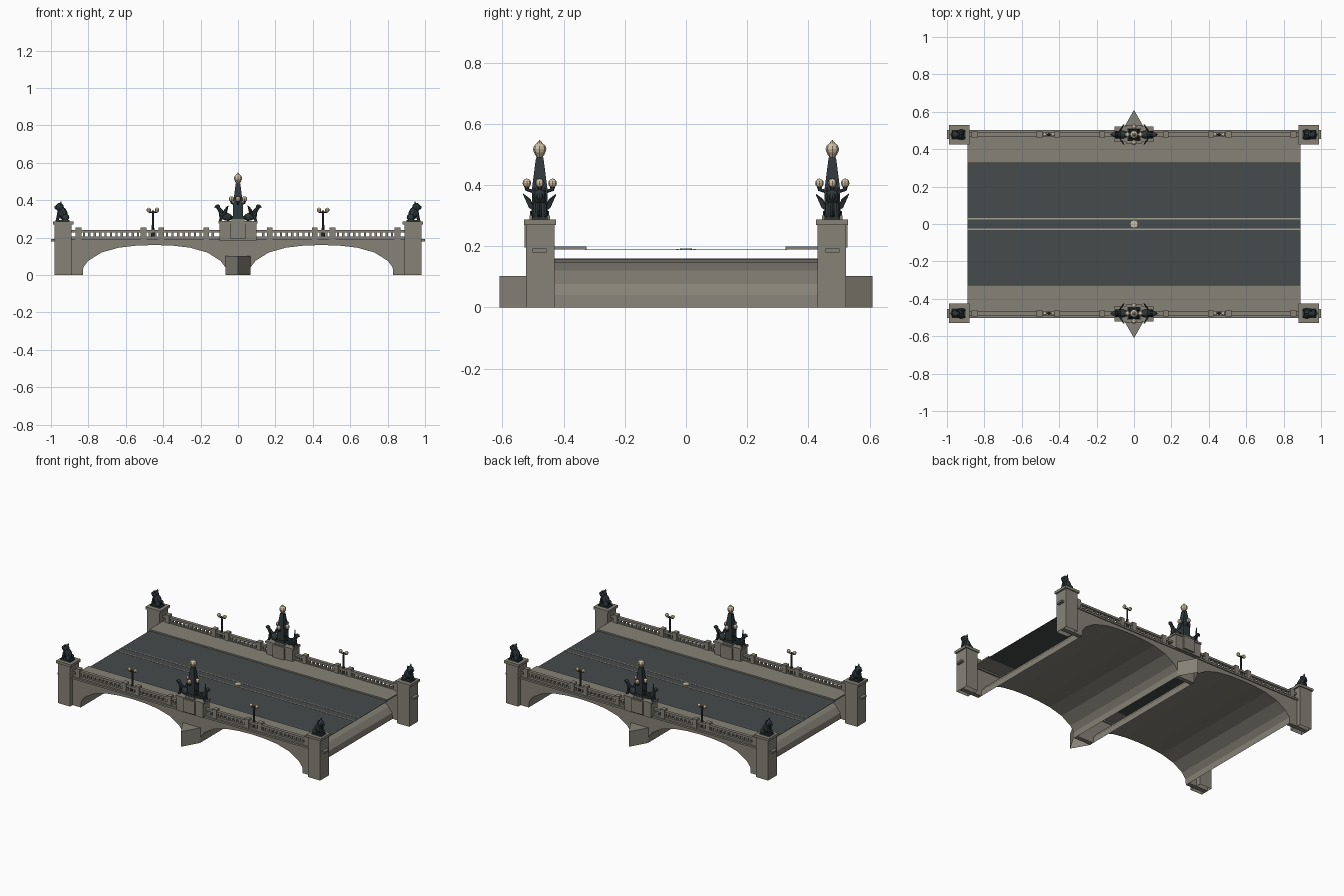
import bpy, bmesh, math
from mathutils import Matrix, Vector

if "Cube" in bpy.data.objects:
    bpy.data.objects.remove(bpy.data.objects["Cube"])


def material(name, rgb):
    m = bpy.data.materials.new(name)
    m.use_nodes = True
    m.diffuse_color = (*rgb, 1)
    bsdf = m.node_tree.nodes["Principled BSDF"]
    bsdf.inputs["Base Color"].default_value = (*rgb, 1)
    bsdf.inputs["Roughness"].default_value = 0.8
    return m


STONE = material("warm grey stone", (0.24, 0.225, 0.185))
ROAD = material("asphalt", (0.062, 0.07, 0.072))
BRONZE = material("dark bronze", (0.03, 0.04, 0.044))
CREAM = material("cream glass", (0.60, 0.52, 0.37))
PAINT = material("faded line paint", (0.36, 0.35, 0.30))


def finish(name, bm, mat, mirror=""):
    """Turn a bmesh into an object, mirrored over the named axes."""
    mesh = bpy.data.meshes.new(name)
    bm.to_mesh(mesh)
    bm.free()
    mesh.materials.append(mat)
    ob = bpy.data.objects.new(name, mesh)
    bpy.context.collection.objects.link(ob)
    if mirror:
        mod = ob.modifiers.new("mirror", 'MIRROR')
        mod.use_axis = ["x" in mirror, "y" in mirror, False]
        mod.use_clip = False
    return ob


def box(bm, x, y, z, open_bottom=False):
    """Box from (low, high) pairs."""
    lo, hi = Vector((x[0], y[0], z[0])), Vector((x[1], y[1], z[1]))
    mat = Matrix.Translation((lo + hi) / 2) @ Matrix.Diagonal((*(hi - lo), 1))
    verts = bmesh.ops.create_cube(bm, size=1, matrix=mat)["verts"]
    if open_bottom:
        faces = {f for v in verts for f in v.link_faces}
        low = [f for f in faces if f.calc_center_median().z < z[0] + 1e-5]
        bmesh.ops.delete(bm, geom=low, context='FACES_ONLY')


def blob(bm, centre, radii, tilt=0, sides=8, rings=6):
    """Faceted ellipsoid, tilted about y."""
    mat = (Matrix.Translation(centre) @ Matrix.Rotation(math.radians(tilt), 4, 'Y')
           @ Matrix.Diagonal((*radii, 1)))
    bmesh.ops.create_uvsphere(bm, u_segments=sides, v_segments=rings, radius=1, matrix=mat)


def cone(bm, start, end, r1, r2, sides=8, turn=0):
    """Tapered bar between two points."""
    a, b = Vector(start), Vector(end)
    rot = (b - a).to_track_quat('Z', 'Y').to_matrix().to_4x4()
    mat = Matrix.Translation((a + b) / 2) @ rot @ Matrix.Rotation(turn, 4, 'Z')
    bmesh.ops.create_cone(bm, cap_ends=True, segments=sides, radius1=r1, radius2=r2,
                          depth=(b - a).length, matrix=mat)


def slab(bm, outline, shift):
    """Extrude a flat outline along a vector."""
    face = bm.faces.new([bm.verts.new(p) for p in outline])
    out = bmesh.ops.extrude_face_region(bm, geom=[face], use_keep_orig=True)["geom"]
    moved = [g for g in out if isinstance(g, bmesh.types.BMVert)]
    bmesh.ops.translate(bm, verts=moved, vec=shift)
    bmesh.ops.recalc_face_normals(bm, faces=bm.faces)


# Arch profile of one span, from the outer springing to the inner one
MID = 0.447
half = [(0.383, 0), (0.38, 0.04), (0.353, 0.076), (0.283, 0.12),
        (0.19, 0.146), (0.095, 0.157), (0, 0.16)]
arch = [(MID + d, z) for d, z in half] + [(MID - d, z) for d, z in half[-2::-1]]
SIDE = 0.478    # centre line of the parapets

# Side walls with the arch openings
bm = bmesh.new()
outline = [(0, 0.185), (0.98, 0.185), (0.98, 0)] + arch + [(0, 0)]
slab(bm, [(x, 0.465, z) for x, z in outline], (0, 0.03, 0))
finish("spandrel_walls", bm, STONE, "xy")

# Thin barrel vaults
bm = bmesh.new()
rows = [[bm.verts.new((x, y, z)) for x, z in arch] for y in (-0.47, 0.47)]
for i in range(len(arch) - 1):
    bm.faces.new((rows[0][i], rows[0][i + 1], rows[1][i + 1], rows[1][i]))
finish("arch_vaults", bm, STONE, "x")

# Road deck, markings and pavements
bm = bmesh.new()
box(bm, (-0.89, 0.89), (-0.33, 0.33), (0.187, 0.189))
finish("road", bm, ROAD)
bm = bmesh.new()
box(bm, (-0.89, 0.89), (0.024, 0.031), (0.189, 0.191))
finish("lane_lines", bm, PAINT, "y")
bm = bmesh.new()
cone(bm, (0, 0, 0.189), (0, 0, 0.192), 0.02, 0.02)
finish("road_medallion", bm, CREAM)
bm = bmesh.new()
box(bm, (-0.89, 0.89), (0.325, 0.47), (0.19, 0.199))
finish("pavements", bm, STONE, "y")

# Cornice running the full length
bm = bmesh.new()
box(bm, (-1, 1), (0.455, 0.502), (0.18, 0.192))
finish("cornices", bm, STONE, "y")

# Corner pillars with caps
bm = bmesh.new()
box(bm, (0.89, 0.98), (0.43, 0.522), (0, 0.27), True)
box(bm, (0.88, 0.99), (0.424, 0.529), (0.27, 0.287))
finish("corner_pillars", bm, STONE, "xy")

# Pointed pier noses
bm = bmesh.new()
slab(bm, [(-0.066, 0.495, 0), (0, 0.61, 0), (0.066, 0.495, 0)], (0, 0, 0.102))
low = [f for f in bm.faces if f.calc_center_median().z < 0.001]
bmesh.ops.delete(bm, geom=low, context='FACES_ONLY')
finish("pier_noses", bm, STONE, "y")

# Balustrades: posts, rails and balusters
posts = [0.17, 0.41, 0.505, 0.853]
bm = bmesh.new()
for x in posts:
    box(bm, (x - 0.015, x + 0.015), (SIDE - 0.016, SIDE + 0.016), (0.19, 0.253))
finish("parapet_posts", bm, STONE, "xy")
bm = bmesh.new()
for z in ((0.19, 0.205), (0.226, 0.24)):
    box(bm, (0.1, 0.89), (SIDE - 0.011, SIDE + 0.011), z)
finish("parapet_rails", bm, STONE, "xy")
bm = bmesh.new()
for a, b in zip([0.1] + posts, posts + [0.89]):
    n = max(1, round((b - a) / 0.03))
    for i in range(1, n):
        x = a + (b - a) * i / n
        box(bm, (x - 0.006, x + 0.006), (SIDE - 0.006, SIDE + 0.006), (0.205, 0.226))
finish("balusters", bm, STONE, "xy")

# Twin-globe street lamps
LAMP = 0.455
bm = bmesh.new()
cone(bm, (LAMP, SIDE, 0.19), (LAMP, SIDE, 0.27), 0.011, 0.006)
cone(bm, (LAMP, SIDE, 0.25), (LAMP, SIDE, 0.345), 0.006, 0.005)
cone(bm, (LAMP - 0.022, SIDE, 0.336), (LAMP + 0.022, SIDE, 0.336), 0.004, 0.004)
finish("lamp_posts", bm, BRONZE, "xy")
bm = bmesh.new()
for d in (-0.022, 0.022):
    blob(bm, (LAMP + d, SIDE, 0.347), (0.012, 0.012, 0.013))
finish("lamp_globes", bm, CREAM, "xy")

# Central pedestals
bm = bmesh.new()
box(bm, (-0.098, 0.098), (0.443, 0.515), (0.185, 0.276))
box(bm, (-0.103, 0.103), (0.438, 0.52), (0.276, 0.288))
box(bm, (-0.042, 0.042), (0.43, 0.527), (0.195, 0.283))
box(bm, (-0.034, 0.034), (0.444, 0.512), (0.283, 0.3))
finish("central_pedestals", bm, STONE, "y")

# Obelisks with lanterns
bm = bmesh.new()
q = math.pi / 4
for z0, z1, r0, r1 in ((0.3, 0.315, 0.044, 0.044), (0.315, 0.375, 0.036, 0.036),
                       (0.375, 0.49, 0.038, 0.017)):
    cone(bm, (0, SIDE, z0), (0, SIDE, z1), r0, r1, 4, q)
for dx, dy in ((0.035, 0), (-0.035, 0), (0, 0.042), (0, -0.042)):
    cone(bm, (0, SIDE, 0.372), (dx, SIDE + dy, 0.385), 0.006, 0.005, 6)
    cone(bm, (dx, SIDE + dy, 0.38), (dx, SIDE + dy, 0.395), 0.004, 0.009, 6)
finish("obelisks", bm, BRONZE, "y")
bm = bmesh.new()
cone(bm, (0, SIDE, 0.486), (0, SIDE, 0.503), 0.006, 0.018)
blob(bm, (0, SIDE, 0.517), (0.022, 0.022, 0.021))
cone(bm, (0, SIDE, 0.533), (0, SIDE, 0.547), 0.012, 0.001)
for dx, dy in ((0.035, 0), (-0.035, 0), (0, 0.042), (0, -0.042)):
    blob(bm, (dx, SIDE + dy, 0.406), (0.014, 0.014, 0.015))
finish("obelisk_globes", bm, CREAM, "y")

# Winged beasts facing outward from the obelisks
bm = bmesh.new()
blob(bm, (0.063, SIDE, 0.312), (0.034, 0.022, 0.022), -15)
blob(bm, (0.084, SIDE, 0.32), (0.018, 0.02, 0.024))
cone(bm, (0.082, SIDE, 0.325), (0.107, SIDE, 0.362), 0.015, 0.009)
blob(bm, (0.109, SIDE, 0.365), (0.014, 0.013, 0.012))
cone(bm, (0.112, SIDE, 0.366), (0.127, SIDE, 0.362), 0.008, 0.002, 6)
for s in (-1, 1):
    cone(bm, (0.084, SIDE + s * 0.013, 0.32), (0.096, SIDE + s * 0.014, 0.288), 0.008, 0.007, 6)
    wing = [(0.085, SIDE + s * 0.014, 0.312), (0.068, SIDE + s * 0.035, 0.325),
            (0.058, SIDE + s * 0.054, 0.368), (0.074, SIDE + s * 0.03, 0.35)]
    slab(bm, wing, (-0.008, 0, 0.004))
finish("winged_beasts", bm, BRONZE, "xy")

# Seated lions on the corner pillars
bm = bmesh.new()
box(bm, (0.902, 0.975), (SIDE - 0.025, SIDE + 0.025), (0.287, 0.295))
blob(bm, (0.936, SIDE, 0.328), (0.025, 0.025, 0.04), 20)
blob(bm, (0.953, SIDE, 0.362), (0.022, 0.023, 0.024))
blob(bm, (0.969, SIDE, 0.361), (0.013, 0.012, 0.012))
for s in (-1, 1):
    blob(bm, (0.923, SIDE + s * 0.017, 0.308), (0.021, 0.011, 0.018))
    cone(bm, (0.955, SIDE + s * 0.013, 0.34), (0.966, SIDE + s * 0.014, 0.292), 0.01, 0.008, 6)
    cone(bm, (0.948, SIDE + s * 0.014, 0.378), (0.946, SIDE + s * 0.017, 0.392), 0.007, 0.002, 5)
finish("seated_lions", bm, BRONZE, "xy")
